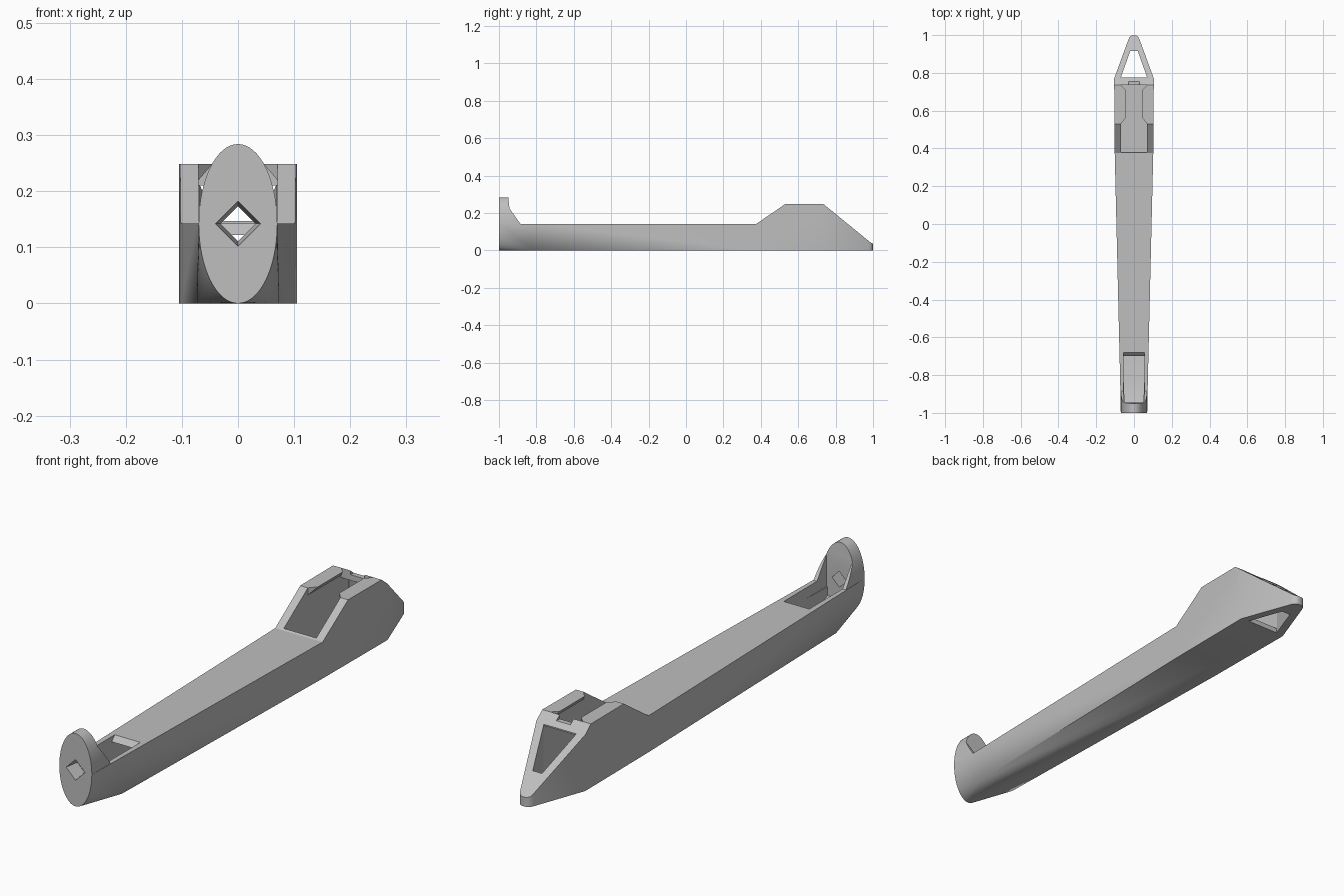
import bpy, bmesh, math
from mathutils import Vector

cube = bpy.data.objects.get("Cube")
if cube:
    bpy.data.objects.remove(cube, do_unlink=True)

grey = bpy.data.materials.new("plain grey")
grey.use_nodes = True
colour = (0.52, 0.52, 0.52, 1)
grey.diffuse_color = colour
grey.node_tree.nodes["Principled BSDF"].inputs["Base Color"].default_value = colour


def finish(name, bm):
    bmesh.ops.recalc_face_normals(bm, faces=bm.faces)
    mesh = bpy.data.meshes.new(name)
    bm.to_mesh(mesh)
    bm.free()
    mesh.materials.append(grey)
    ob = bpy.data.objects.new(name, mesh)
    bpy.context.collection.objects.link(ob)
    return ob


def prism(name, points, axis, low, high):
    """Extrude a flat outline along x, y or z."""
    place = {"x": lambda a, b, d: (d, a, b),
             "y": lambda a, b, d: (a, d, b),
             "z": lambda a, b, d: (a, b, d)}[axis]
    bm = bmesh.new()
    face = bm.faces.new([bm.verts.new(place(a, b, low)) for a, b in points])
    ext = bmesh.ops.extrude_face_region(bm, geom=[face])
    shift = Vector(place(0, 0, high - low))
    bmesh.ops.translate(bm, vec=shift,
                        verts=[g for g in ext["geom"] if isinstance(g, bmesh.types.BMVert)])
    return finish(name, bm)


def hull(name, points):
    bm = bmesh.new()
    for p in points:
        bm.verts.new(p)
    bmesh.ops.convex_hull(bm, input=bm.verts[:])
    bmesh.ops.dissolve_limit(bm, angle_limit=0.01, verts=bm.verts[:], edges=bm.edges[:])
    return finish(name, bm)


def mirrored(half):
    return half + [(-x, y) for x, y in reversed(half)]


def section(y, half, low, high):
    return [(s * half, y, z) for s in (-1, 1) for z in (low, high)]


def combine(target, other, operation):
    mod = target.modifiers.new("combine", "BOOLEAN")
    mod.operation, mod.object, mod.solver = operation, other, "EXACT"
    bpy.context.view_layer.objects.active = target
    bpy.ops.object.modifier_apply(modifier=mod.name)
    bpy.data.objects.remove(other, do_unlink=True)


TOP, WALL = 0.142, 0.02
ellipse = [(0.07 * math.cos(t), TOP + TOP * math.sin(t))
           for t in (math.tau * i / 64 for i in range(64))]

# Long body: side profile trimmed by the tapering plan outline
body = prism("body", [(-0.82, 0), (-0.82, TOP), (0.375, TOP), (0.49, 0.22), (0.53, 0.248),
                      (0.735, 0.248), (0.99, 0.04), (1, 0.036), (1, 0)], "x", -0.2, 0.2)
tip = [(0.03 * math.cos(a), 0.97 + 0.03 * math.sin(a))
       for a in (math.radians(15 * i) for i in range(1, 6))]
plan = mirrored([(0.073, -0.9), (0.0735, -0.82), (0.102, 0.375), (0.105, 0.77)] + tip)
combine(body, prism("plan", plan, "z", -0.1, 0.5), "INTERSECT")

# Nose blending from the half ellipse into the box section
nose = [(x, -1, z) for x, z in ellipse if z <= TOP + 0.0001] + section(-0.82, 0.0735, 0, TOP)
combine(body, hull("nose", nose), "UNION")

# Upright oval end plate with sloping cheeks behind
plate = prism("plate", ellipse, "y", -1, -0.8)
cheeks = [(-1.1, 0.1), (-1.1, 0.4), (-0.95, 0.4), (-0.95, 0.283), (-0.944, 0.225),
          (-0.885, TOP), (-0.885, 0.1)]
combine(plate, prism("cheeks", cheeks, "x", -0.2, 0.2), "INTERSECT")
combine(body, plate, "UNION")

# Hollow tunnel along the body
tunnel = (section(-0.944, 0.05, 0.065, 0.122) + section(-0.82, 0.055, WALL, 0.122)
          + section(0.4, 0.07, WALL, 0.122))
combine(body, hull("tunnel", tunnel), "DIFFERENCE")
combine(body, prism("chamber", [(-0.07, WALL), (0.07, WALL), (0.07, 0.21), (-0.07, 0.21)],
                    "y", 0.382, 0.78), "DIFFERENCE")

# Front pocket with a chamfered rear edge
pocket = [(-0.944, 0.1), (-0.944, 0.4), (-0.68, 0.4), (-0.68, TOP), (-0.7, 0.121), (-0.7, 0.1)]
combine(body, prism("pocket", pocket, "x", -0.055, 0.055), "DIFFERENCE")

# Rear trough: bevelled lips, then the opening with funnelled ends
lips = mirrored([(0.07, 0.19), (0.07, 0.22), (0.045, 0.249), (0.045, 0.3)])
combine(body, prism("lips", lips, "y", 0.52, 0.735), "DIFFERENCE")
opening = mirrored([(0.07, 0.382), (0.07, 0.53), (0.045, 0.56), (0.045, 0.71), (0.07, 0.735)])
combine(body, prism("opening", opening, "z", 0.1, 0.4), "DIFFERENCE")

# Notch in the rear crossbar and the tapered window through the tail
notch = [(-0.03, 0.232), (0.03, 0.232), (0.03, 0.4), (-0.03, 0.4)]
combine(body, prism("notch", notch, "y", 0.72, 0.765), "DIFFERENCE")
window = mirrored([(0.07, 0.775), (0.02, 0.915)])
combine(body, prism("window", window, "z", -0.1, 0.5), "DIFFERENCE")

# Diamond hole narrowing through the end plate
diamond = [(r * dx, y, TOP + r * dz) for y, r in ((-1.01, 0.042), (-0.93, 0.029))
           for dx, dz in ((1, 0), (0, 1), (-1, 0), (0, -1))]
combine(body, hull("diamond", diamond), "DIFFERENCE")

bpy.ops.object.select_all(action="DESELECT")
body.select_set(True)
bpy.context.view_layer.objects.active = body
bpy.ops.object.shade_smooth_by_angle(angle=math.radians(25))
